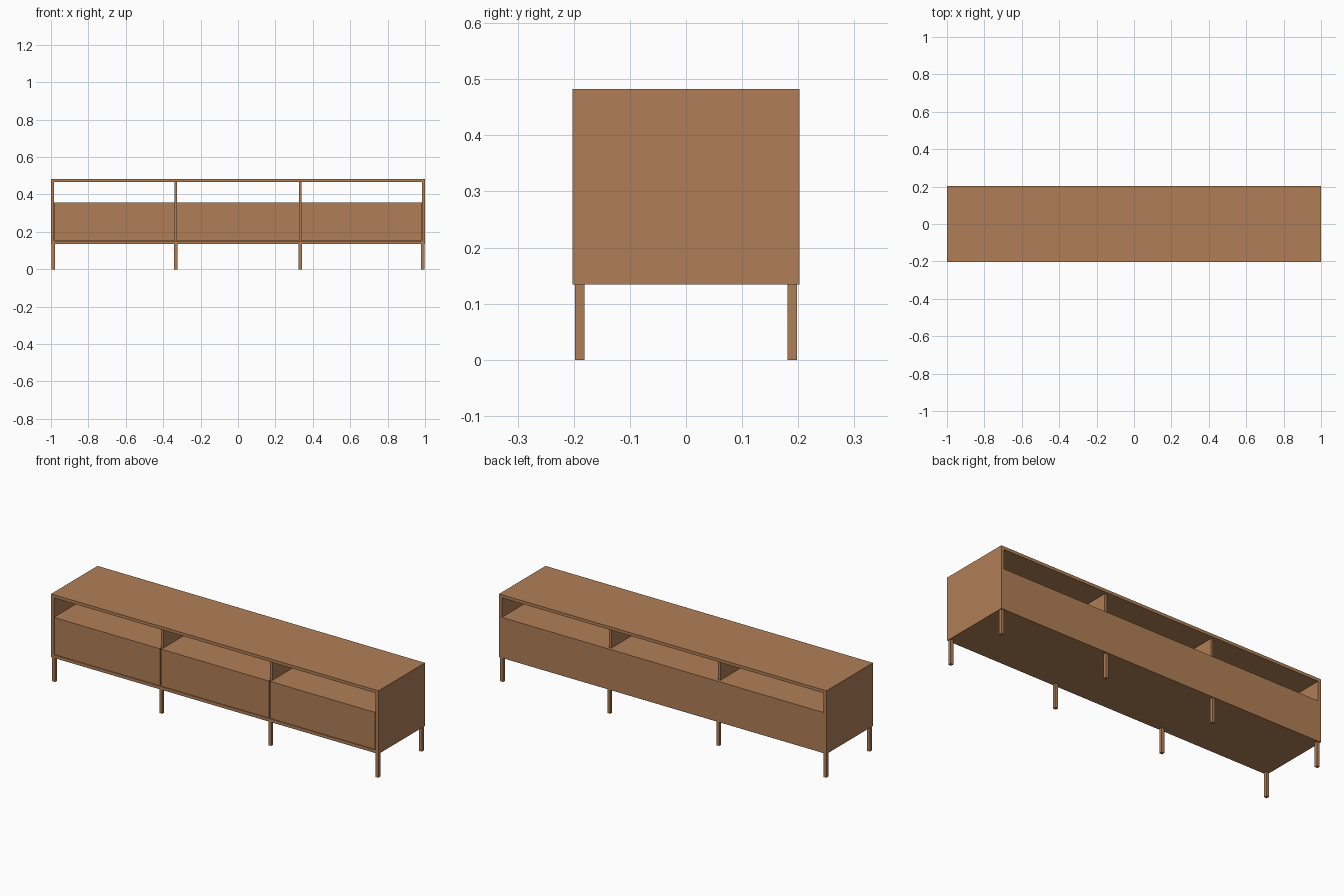
import bpy

if "Cube" in bpy.data.objects:
    bpy.data.objects.remove(bpy.data.objects["Cube"])

wood = bpy.data.materials.new("warm wood")
wood.diffuse_color = (0.434, 0.212, 0.093, 1)
wood.use_nodes = True
wood.node_tree.nodes["Principled BSDF"].inputs["Base Color"].default_value = wood.diffuse_color


def box(name, x, y, z):
    """Axis-aligned box from (min, max) ranges."""
    bpy.ops.mesh.primitive_cube_add(size=1, location=[sum(r) / 2 for r in (x, y, z)])
    ob = bpy.context.object
    ob.name = name
    ob.scale = [r[1] - r[0] for r in (x, y, z)]
    bpy.ops.object.transform_apply(location=False, rotation=False, scale=True)
    ob.data.materials.append(wood)
    return ob


T = 0.017          # board thickness
D = 0.2025         # half depth
Z_LEG, Z_TOP = 0.134, 0.483
Z_IN, Z_UP = Z_LEG + T, Z_TOP - T
Z_SHELF = 0.358
BAY = 0.333        # divider position

# Top and bottom boards
box("top_board", (-1, 1), (-D, D), (Z_UP, Z_TOP))
box("bottom_board", (-1, 1), (-D, D), (Z_LEG, Z_IN))

# Side panels and inner dividers
for s, side in ((-1, "left"), (1, "right")):
    xc = s * (1 - T / 2)
    box(side + "_side_panel", (xc - T / 2, xc + T / 2), (-D, D), (Z_IN, Z_UP))
    xc = s * BAY
    box(side + "_divider", (xc - 0.007, xc + 0.007), (-D + T, D - T), (Z_IN, Z_UP))

# Low back panel, leaving the upper compartments open
box("back_panel", (-1 + T, 1 - T), (D - T, D), (Z_IN, Z_SHELF))

# Three bays: shelf behind a drawer front
edges = [-1 + T, -BAY, BAY, 1 - T]
for i in range(3):
    a, b = edges[i], edges[i + 1]
    box(f"shelf_{i + 1}", (a, b), (-D + T, D - T), (Z_SHELF - T, Z_SHELF))
    box(f"drawer_front_{i + 1}", (a + 0.003, b - 0.003), (-D, -D + T),
        (Z_IN + 0.003, Z_SHELF))

# Eight square legs
for x in (-0.988, -BAY, BAY, 0.988):
    for y in (-0.189, 0.189):
        box("leg", (x - T / 2, x + T / 2), (y - T / 2, y + T / 2), (0, Z_LEG))
